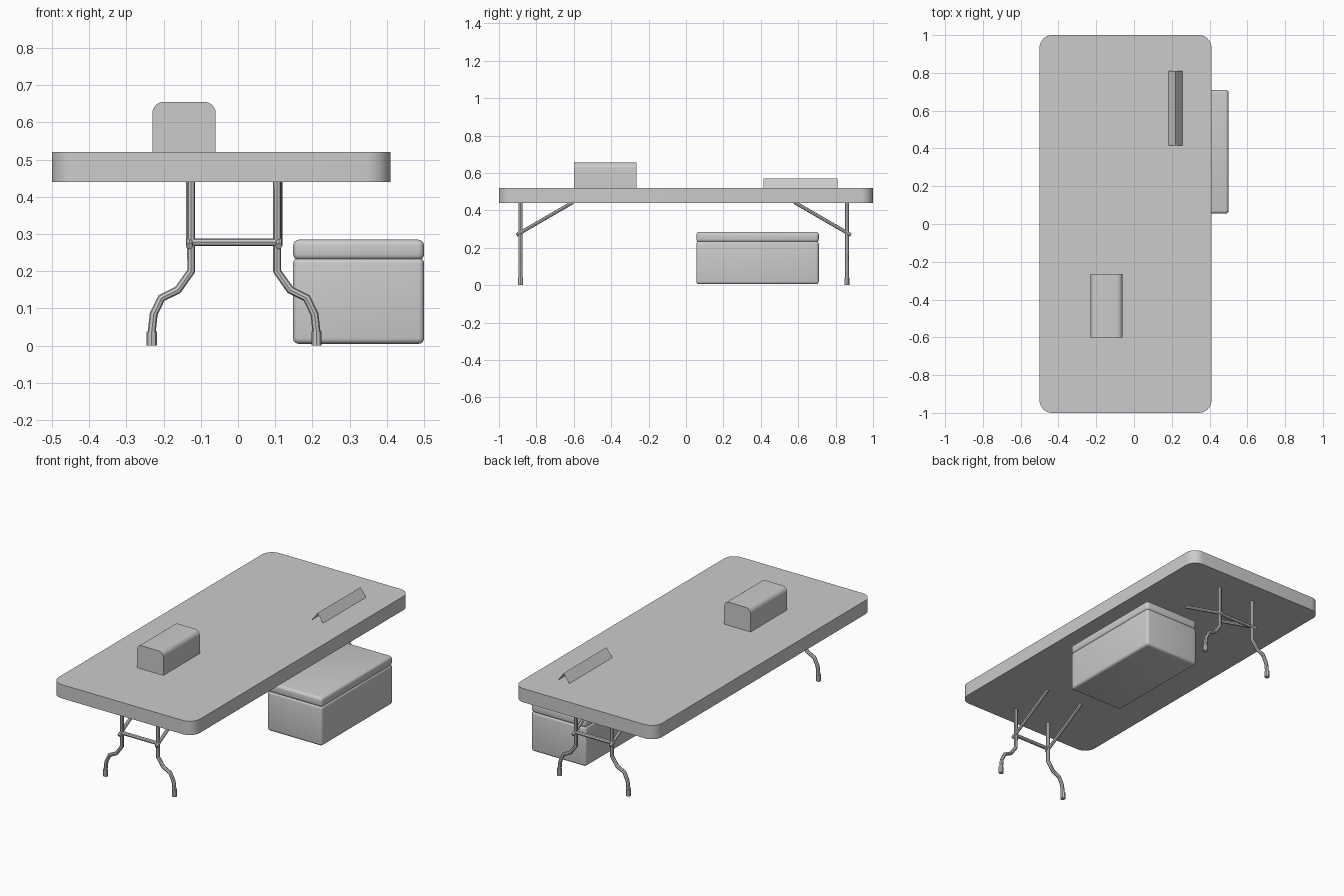
import bpy, bmesh, math
from mathutils import Vector

if "Cube" in bpy.data.objects:
    bpy.data.objects.remove(bpy.data.objects["Cube"])

CX = -0.0105  # symmetry plane of the legs


def finish(name, bm, smooth=True):
    bmesh.ops.recalc_face_normals(bm, faces=bm.faces)
    me = bpy.data.meshes.new(name)
    bm.to_mesh(me)
    bm.free()
    ob = bpy.data.objects.new(name, me)
    bpy.context.collection.objects.link(ob)
    if smooth:
        smooth_shade(ob)
    return ob


def smooth_shade(ob):
    bpy.ops.object.select_all(action='DESELECT')
    ob.select_set(True)
    bpy.context.view_layer.objects.active = ob
    bpy.ops.object.shade_smooth_by_angle(angle=math.radians(35))


def box(name, lo, hi, radius, pick=lambda a, b: True, segments=6):
    """Box between two corners; edges accepted by pick are rounded."""
    lo, hi = Vector(lo), Vector(hi)
    bm = bmesh.new()
    bmesh.ops.create_cube(bm, size=1)
    for v in bm.verts:
        v.co = [(lo[i] + hi[i]) / 2 + v.co[i] * (hi[i] - lo[i]) for i in range(3)]
    edges = [e for e in bm.edges if pick(e.verts[0].co, e.verts[1].co)]
    bmesh.ops.bevel(bm, geom=edges, offset=radius, offset_type='OFFSET',
                    segments=segments, profile=0.5, affect='EDGES')
    return finish(name, bm)


def tube(name, points, radius):
    cu = bpy.data.curves.new(name, 'CURVE')
    cu.dimensions = '3D'
    cu.bevel_depth = radius
    cu.bevel_resolution = 2
    cu.use_fill_caps = True
    sp = cu.splines.new('POLY')
    sp.points.add(len(points) - 1)
    for p, co in zip(sp.points, points):
        p.co = (*co, 1)
    ob = bpy.data.objects.new(name, cu)
    bpy.context.collection.objects.link(ob)
    bpy.ops.object.select_all(action='DESELECT')
    ob.select_set(True)
    bpy.context.view_layer.objects.active = ob
    bpy.ops.object.convert(target='MESH')
    smooth_shade(bpy.context.view_layer.objects.active)


# table top with rounded vertical corners
box("table_top", (-0.5, -1, 0.44), (0.41, 1, 0.52), 0.066,
    lambda a, b: abs(a.z - b.z) > 0.01, 8)

# box on the table, rounded along its two long upper edges
box("tabletop_box", (-0.23, -0.6, 0.52), (-0.06, -0.265, 0.655), 0.03,
    lambda a, b: abs(a.y - b.y) > 0.01 and a.z > 0.6)

# folded sign: two thin sheets meeting at a ridge
bm = bmesh.new()
rows = [[bm.verts.new((x, y, z)) for y in (0.415, 0.81)]
        for x, z in ((0.183, 0.52), (0.221, 0.57), (0.256, 0.52))]
for a, b in zip(rows, rows[1:]):
    bm.faces.new((a[0], a[1], b[1], b[0]))
finish("folded_sign", bm, False)

# cooler body and lid
box("cooler_body", (0.148, 0.055, 0.005), (0.5, 0.71, 0.236), 0.015, segments=4)
box("cooler_lid", (0.148, 0.055, 0.23), (0.5, 0.71, 0.285), 0.016, segments=4)

# folding leg frames, one at each end
leg = [(0.1155, 0.445), (0.1155, 0.20), (0.151, 0.15), (0.195, 0.128),
       (0.216, 0.085), (0.2215, 0.035)]
for end, y, inward in (("front", -0.885, 1), ("back", 0.86, -1)):
    for side, s in (("left", -1), ("right", 1)):
        tag = f"{end}_{side}"
        tube(f"{tag}_leg", [(CX + s * x, y, z) for x, z in leg], 0.0108)
        fx = CX + s * 0.2215
        tube(f"{tag}_foot", [(fx, y, 0.0), (fx, y, 0.038)], 0.0138)
        bx = CX + s * 0.12
        tube(f"{tag}_brace", [(bx, y - inward * 0.022, 0.268),
                              (bx, y + inward * 0.28, 0.443)], 0.0095)
    tube(f"{end}_crossbar", [(CX - 0.1155, y, 0.278), (CX + 0.1155, y, 0.278)], 0.0105)
